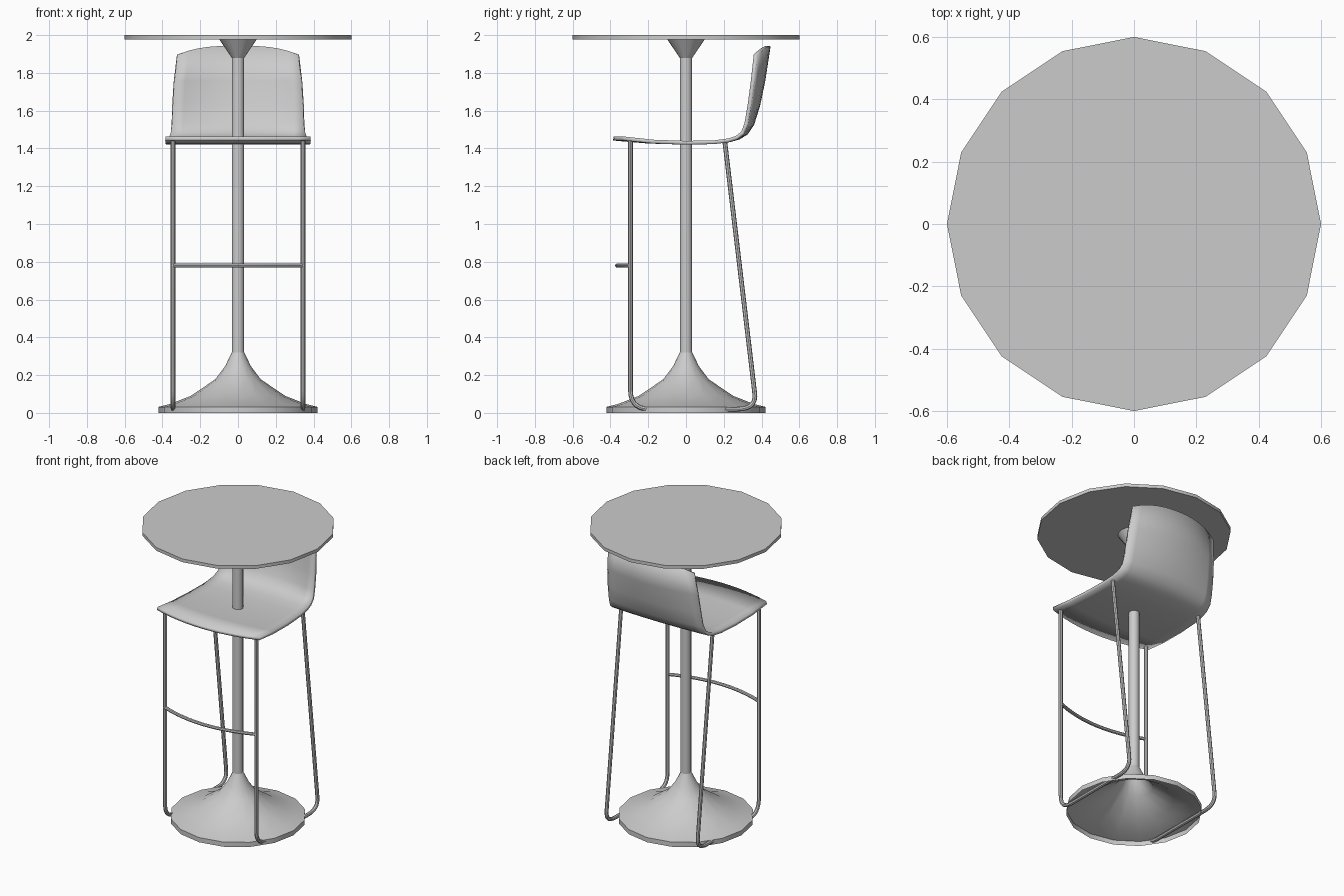
import bpy, bmesh, math
from mathutils import Vector

cube = bpy.data.objects.get("Cube")
if cube:
    bpy.data.objects.remove(cube, do_unlink=True)

grey = bpy.data.materials.new("light_grey")
grey.use_nodes = True
GREY = (0.6, 0.6, 0.6, 1)
grey.diffuse_color = GREY
grey.node_tree.nodes["Principled BSDF"].inputs["Base Color"].default_value = GREY


def add_mesh(name, mesh):
    mesh.materials.clear()
    mesh.materials.append(grey)
    obj = bpy.data.objects.new(name, mesh)
    bpy.context.collection.objects.link(obj)
    bpy.ops.object.select_all(action='DESELECT')
    obj.select_set(True)
    bpy.context.view_layer.objects.active = obj
    bpy.ops.object.shade_smooth_by_angle(angle=math.radians(35))
    return obj


def finish(name, bm):
    bmesh.ops.recalc_face_normals(bm, faces=bm.faces)
    mesh = bpy.data.meshes.new(name)
    bm.to_mesh(mesh)
    bm.free()
    return add_mesh(name, mesh)


def grid_faces(bm, rows, closed=False):
    n = len(rows[0])
    for a, b in zip(rows, rows[1:]):
        for i in range(n if closed else n - 1):
            j = (i + 1) % n
            bm.faces.new((a[i], a[j], b[j], b[i]))


def lathe(name, profile, sides=16, capped=False):
    bm = bmesh.new()
    rings = []
    for r, z in profile:
        angles = [math.tau * i / sides for i in range(sides)]
        rings.append([bm.verts.new((r * math.cos(a), r * math.sin(a), z)) for a in angles])
    grid_faces(bm, rings, closed=True)
    if capped:
        bm.faces.new(rings[0])
        bm.faces.new(rings[-1])
    return finish(name, bm)


def tube(name, points, radius):
    curve = bpy.data.curves.new(name, 'CURVE')
    curve.dimensions = '3D'
    curve.bevel_depth = radius
    curve.bevel_resolution = 2
    curve.use_fill_caps = True
    spline = curve.splines.new('POLY')
    spline.points.add(len(points) - 1)
    for p, co in zip(spline.points, points):
        p.co = (*co, 1)
    temp = bpy.data.objects.new(name + "_path", curve)
    bpy.context.collection.objects.link(temp)
    graph = bpy.context.evaluated_depsgraph_get()
    mesh = bpy.data.meshes.new_from_object(temp.evaluated_get(graph))
    bpy.data.objects.remove(temp, do_unlink=True)
    return add_mesh(name, mesh)


def bend(a, corner, b, steps=7):
    a, corner, b = Vector(a), Vector(corner), Vector(b)
    ts = [i / steps for i in range(steps + 1)]
    return [a * (1 - t) ** 2 + corner * 2 * t * (1 - t) + b * t * t for t in ts]


# Table: flat top, flared collar, post and trumpet base open underneath
lathe("table_top", [(0.6, 1.978), (0.6, 2.0)], capped=True)
lathe("table_collar", [(0.033, 1.88), (0.1, 1.978)])
lathe("table_post", [(0.033, 0.31), (0.033, 1.885)])
lathe("table_base", [(0.42, 0), (0.42, 0.032), (0.36, 0.047), (0.25, 0.09),
                     (0.12, 0.178), (0.068, 0.248), (0.033, 0.32)])

# Sled legs: one continuous bent tube on each side
for side, x in (("left", 0.344), ("right", -0.344)):
    path = [(x, -0.294, 1.44)]
    path += bend((x, -0.294, 0.12), (x, -0.294, 0.02), (x, -0.19, 0.02))
    path += bend((x, 0.27, 0.02), (x, 0.378, 0.02), (x, 0.363, 0.11))
    path += [(x, 0.205, 1.44)]
    tube(side + "_sled_leg", path, 0.0125)

# Footrest: bar bowed forward between the front legs
bar = [(0.344 * t, -0.365 + 0.07 * t * t, 0.78) for t in [i / 8 - 1 for i in range(17)]]
tube("footrest", bar, 0.011)

# Shell rows: centre y, centre z, half width, edge shift in y, edge shift in z
shell_rows = [
    (-0.385, 1.452, 0.385, 0.065, 0), (-0.2, 1.436, 0.384, 0.03, 0),
    (0, 1.43, 0.379, 0, 0), (0.15, 1.433, 0.372, 0, 0),
    (0.23, 1.443, 0.366, -0.005, 0), (0.28, 1.457, 0.362, -0.012, 0),
    (0.32, 1.482, 0.356, -0.02, 0), (0.352, 1.53, 0.35, -0.033, 0),
    (0.383, 1.63, 0.346, -0.047, 0), (0.41, 1.76, 0.338, -0.058, -0.01),
    (0.438, 1.942, 0.32, -0.07, -0.045)]
bm = bmesh.new()
rows = []
for y, z, half, dy, dz in shell_rows:
    vs = [i / 6 - 1 for i in range(13)]
    rows.append([bm.verts.new((half * v, y + dy * v * v, z + dz * abs(v) ** 3)) for v in vs])
grid_faces(bm, rows)
shell = finish("seat_shell", bm)
solid = shell.modifiers.new("thickness", 'SOLIDIFY')
solid.thickness = 0.02
solid.offset = 0
